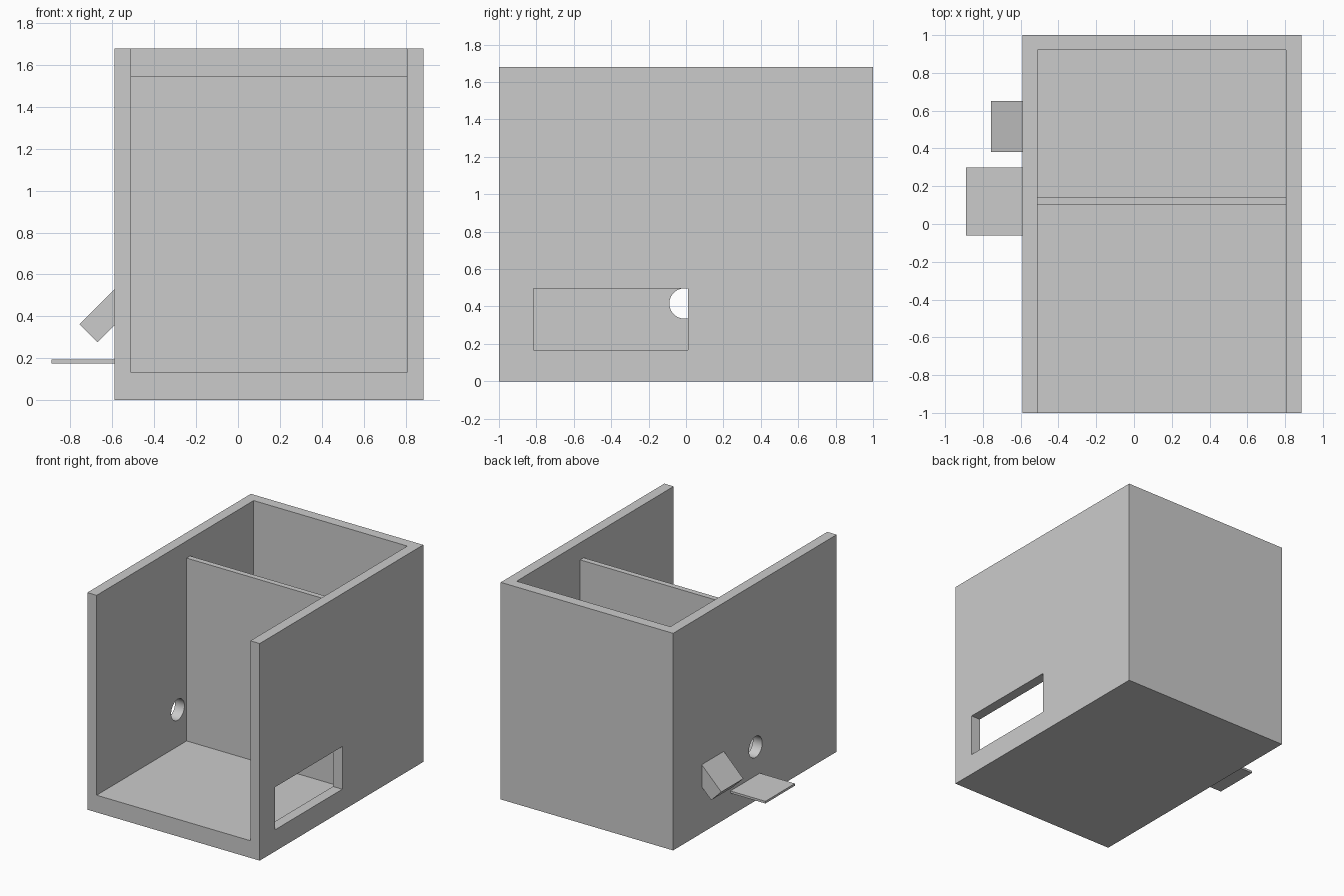
import bpy
import math

default = bpy.data.objects.get("Cube")
if default:
    bpy.data.objects.remove(default, do_unlink=True)

# Single plain grey material
GREY = (0.6, 0.6, 0.6, 1.0)
grey = bpy.data.materials.new("light grey")
grey.use_nodes = True
grey.diffuse_color = GREY
grey.node_tree.nodes["Principled BSDF"].inputs["Base Color"].default_value = GREY

# Main dimensions
LEFT, RIGHT = 0.886, -0.59
HEIGHT, FLOOR, WALL = 1.68, 0.133, 0.08


def box(name, x, y, z):
    """Axis-aligned box from three (low, high) ranges."""
    bpy.ops.mesh.primitive_cube_add(size=1)
    obj = bpy.context.object
    obj.name = name
    obj.location = [(a + b) / 2 for a, b in (x, y, z)]
    obj.scale = [b - a for a, b in (x, y, z)]
    bpy.ops.object.transform_apply(location=True, rotation=True, scale=True)
    obj.data.materials.append(grey)
    return obj


def cut(target, cutter):
    """Subtract the cutter from the target and discard the cutter."""
    cutter.hide_render = True
    mod = target.modifiers.new("cut", "BOOLEAN")
    mod.operation = "DIFFERENCE"
    mod.solver = "EXACT"
    mod.object = cutter
    bpy.ops.object.select_all(action="DESELECT")
    target.select_set(True)
    bpy.context.view_layer.objects.active = target
    bpy.ops.object.modifier_apply(modifier=mod.name)
    bpy.data.objects.remove(cutter, do_unlink=True)


# Housing: open at the front and the top
housing = box("housing", (RIGHT, LEFT), (-1, 1), (0, HEIGHT))
cut(housing, box("cavity_cutter", (RIGHT + WALL, LEFT - WALL), (-1.2, 0.92), (FLOOR, 2)))

# Rectangular opening in the left wall
cut(housing, box("window_cutter", (0.7, 1), (-0.815, 0.01), (0.167, 0.497)))

# Round hole through the right wall
bpy.ops.mesh.primitive_cylinder_add(vertices=48, radius=0.081, depth=0.3,
                                    location=(RIGHT + WALL / 2, -0.008, 0.416),
                                    rotation=(0, math.pi / 2, 0))
hole = bpy.context.object
hole.data.materials.append(grey)
cut(housing, hole)
bpy.ops.object.shade_smooth_by_angle(angle=math.radians(30))

# Inner partition, lower than the walls
box("partition", (RIGHT + WALL, LEFT - WALL), (0.1, 0.143), (FLOOR, 1.548))

# Thin tray below the round hole
box("tray", (-0.89, RIGHT), (-0.06, 0.3), (0.176, 0.193))

# Sloping chute: side profile swept along y, ending flush with the wall
profile = [(RIGHT, 0.53), (-0.757, 0.363), (-0.671, 0.277), (RIGHT, 0.358)]
near, far = 0.38, 0.65
n = len(profile)
verts = [(x, y, z) for y in (near, far) for x, z in profile]
faces = [tuple(range(n)), tuple(reversed(range(n, 2 * n)))]
faces += [(i, i + n, (i + 1) % n + n, (i + 1) % n) for i in range(n)]
mesh = bpy.data.meshes.new("chute")
mesh.from_pydata(verts, [], faces)
mesh.materials.append(grey)
mesh.update()
chute = bpy.data.objects.new("chute", mesh)
bpy.context.collection.objects.link(chute)
